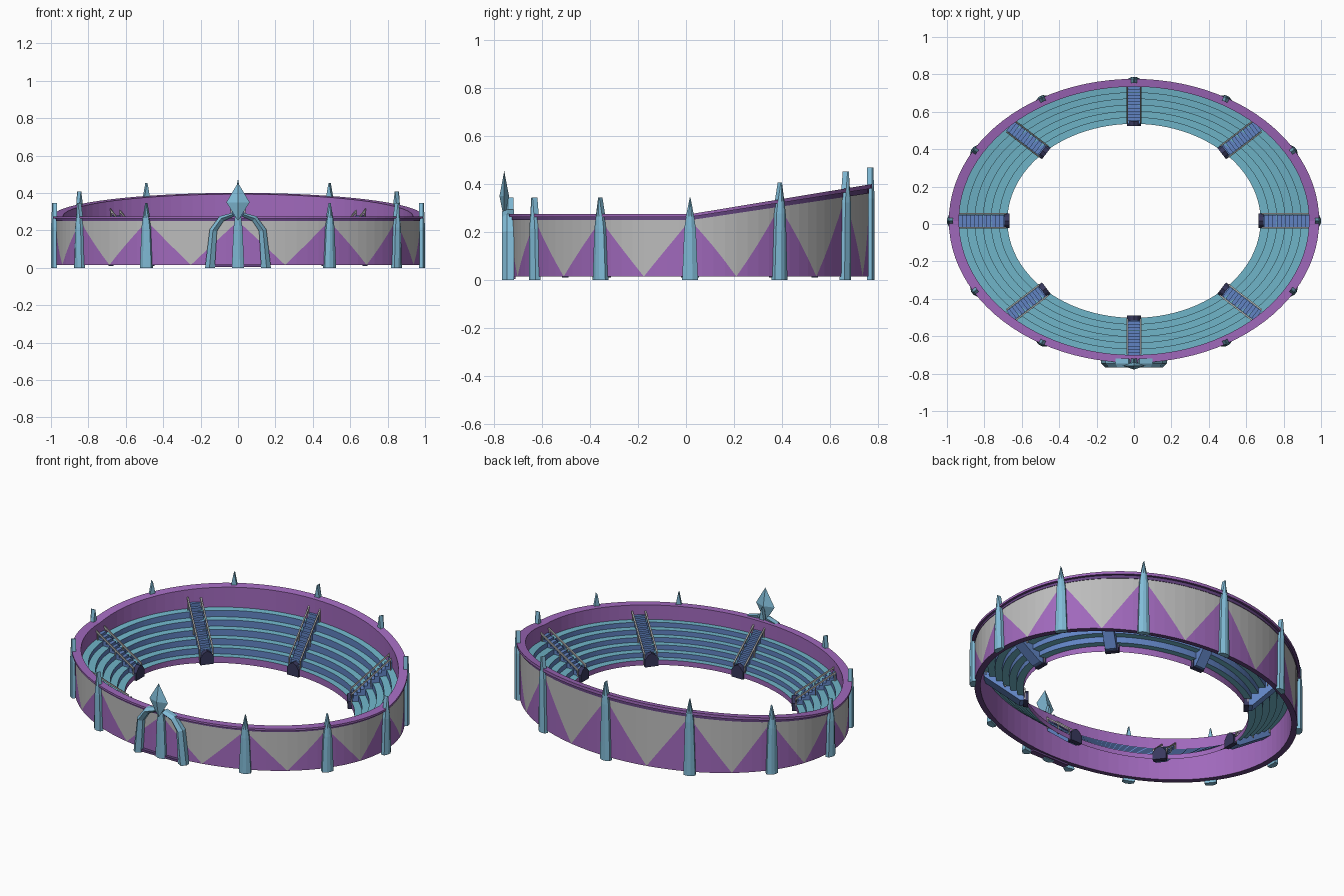
import bpy, bmesh, math
from mathutils import Vector

if "Cube" in bpy.data.objects:
    bpy.data.objects.remove(bpy.data.objects["Cube"])

RX, RY, YC, Z0 = 0.985, 0.755, 0.017, 0.015
N = 96
UP = Vector((0, 0, 1))


def material(name, rgb):
    m = bpy.data.materials.new(name)
    m.diffuse_color = (*rgb, 1)
    m.use_nodes = True
    m.node_tree.nodes["Principled BSDF"].inputs["Base Color"].default_value = m.diffuse_color
    return m


TEAL = material("teal", (0.16, 0.46, 0.58))
BLUE = material("blue", (0.12, 0.23, 0.55))
PURPLE = material("purple", (0.35, 0.14, 0.50))
DARK = material("dark_purple", (0.13, 0.06, 0.22))
NAVY = material("navy", (0.04, 0.04, 0.11))
CRYSTAL = material("crystal", (0.22, 0.50, 0.68))
GREY = material("grey", (0.5, 0.5, 0.5))


def lift(y, z):
    """Raise heights progressively towards the back."""
    return z + (z - Z0) * 0.48 * max(0, (y - YC) / RY)


def oval(ang, t, z):
    y = YC + RY * t * math.sin(ang)
    return Vector((RX * t * math.cos(ang), y, lift(y, z)))


def finish(name, bm, mats, recalc=True):
    bmesh.ops.remove_doubles(bm, verts=bm.verts, dist=1e-5)
    if recalc:
        bmesh.ops.recalc_face_normals(bm, faces=bm.faces)
    me = bpy.data.meshes.new(name)
    bm.to_mesh(me)
    bm.free()
    for m in mats:
        me.materials.append(m)
    ob = bpy.data.objects.new(name, me)
    bpy.context.collection.objects.link(ob)
    return ob


def ring(name, profile, mats, slots):
    """Sweep an open (t, z) profile around the oval; one slot per strip."""
    bm = bmesh.new()
    cols = [[bm.verts.new(oval(2 * math.pi * i / N, t, z)) for t, z in profile]
            for i in range(N)]
    for i in range(N):
        a, b = cols[i], cols[(i + 1) % N]
        for k, s in enumerate(slots):
            f = bm.faces.new((a[k], b[k], b[k + 1], a[k + 1]))
            f.material_index = s
    return finish(name, bm, mats, False)


def loft(name, loops, mat):
    """Skin a stack of equal-length loops and cap both ends."""
    bm = bmesh.new()
    vs = [[bm.verts.new(p) for p in loop] for loop in loops]
    n = len(vs[0])
    for a, b in zip(vs, vs[1:]):
        for k in range(n):
            bm.faces.new((a[k], a[(k + 1) % n], b[(k + 1) % n], b[k]))
    bm.faces.new(vs[0][::-1])
    bm.faces.new(vs[-1])
    bmesh.ops.dissolve_degenerate(bm, dist=1e-5, edges=bm.edges)
    return finish(name, bm, [mat])


def prism(name, pts, origin, x_dir, n_dir, a, b, mat):
    """Extrude an (x, z) polygon along n_dir from a to b."""
    flat = [origin + x_dir * x + UP * z for x, z in pts]
    return loft(name, [[p + n_dir * a for p in flat], [p + n_dir * b for p in flat]], mat)


# Outer wall: grey panels with a purple triangle under every spire
bm = bmesh.new()
per = N // 12
for i in range(N):
    def column(j):
        ang = 2 * math.pi * j / N
        f = abs((j % per) / per - 0.5) * 2
        return [oval(ang, 0.987, z) for z in (Z0, Z0 + (0.25 - Z0) * f, 0.25)]
    a, b = column(i), column(i + 1)
    for k in (0, 1):
        pts = []
        for p in (a[k], b[k], b[k + 1], a[k + 1]):
            if all((p - q).length > 1e-5 for q in pts):
                pts.append(p)
        face = bm.faces.new([bm.verts.new(p) for p in pts])
        face.material_index = k
finish("outer_wall", bm, [PURPLE, GREY], False)

# Rim and inner face of the wall
ring("wall_rim", [(0.987, 0.25), (0.99, 0.25), (0.99, 0.263), (1.005, 0.263), (1.005, 0.275),
                  (0.95, 0.275), (0.95, Z0), (0.987, Z0)],
     [PURPLE, DARK], [1, 1, 1, 0, 0, 0, 1])

# Terraced seating: six treads from the inner edge up to the wall
T_IN, T_OUT, STEPS = 0.687, 0.951, 6
dt, dz, z_first = (T_OUT - T_IN) / STEPS, 0.0286, 0.045
profile, slots = [(T_IN, Z0)], []
for i in range(STEPS):
    z = z_first + dz * i
    profile += [(T_IN + dt * i, z), (T_IN + dt * (i + 1), z)]
    slots += [1 if i else 2, 0]
ring("seating_terraces", profile[::-1], [TEAL, BLUE, PURPLE], slots[::-1])

# Eight stairways with rails and a gabled doorway at the inner end
for s in range(8):
    ang = math.pi / 4 * s
    c = Vector((0, YC, 0))
    reach = Vector((RX * math.cos(ang), RY * math.sin(ang), 0))
    R, u = reach.length, reach.normalized()
    v = Vector((-u.y, u.x, 0))

    def h(t, z):
        return lift(YC + reach.y * t, z)

    steps = 12
    pts = [(R * T_IN, Z0)]
    for j in range(steps):
        ta, tb = (T_IN + (T_OUT - T_IN) * q / steps for q in (j, j + 1))
        z = z_first + dz / 2 * (j + 1)
        pts += [(R * ta, h(ta, z)), (R * tb, h(ta, z))]
    pts.append((R * T_OUT, h(T_OUT, 0.16)))
    pts.append((R * (T_IN + 0.04), Z0))
    prism(f"stairs_{s}", pts, c, u, v, -0.032, 0.032, BLUE)
    t0, t1 = T_IN + 0.005, T_OUT - 0.004
    lo, hi = h(t0, 0.075), h(t1, 0.235)
    for side in (-1, 1):
        prism(f"stair_rail_{s}_{side}",
              [(R * t0, lo), (R * t1, hi), (R * t1, hi + 0.010), (R * t0, lo + 0.010)],
              c, u, v, side * 0.037 - 0.004, side * 0.037 + 0.004, GREY)
        for q in (0.02, 0.5, 0.97):
            tq = t0 + (t1 - t0) * q
            zq = lo + (hi - lo) * q
            prism(f"rail_post_{s}_{side}", [(R * tq - 0.003, zq - 0.06), (R * tq + 0.003, zq - 0.06),
                  (R * tq + 0.003, zq + 0.004), (R * tq - 0.003, zq + 0.004)],
                  c, u, v, side * 0.037 - 0.003, side * 0.037 + 0.003, GREY)
    prism(f"stair_doorway_{s}", [(-0.038, 0.01), (0.038, 0.01), (0.038, 0.055), (0.02, 0.08),
                                 (0, 0.09), (-0.02, 0.08), (-0.038, 0.055)],
          c + u * R * T_IN, v, u, -0.012, 0.015, NAVY)

# Twelve crystal spires around the wall
for s in range(12):
    ang = math.pi / 6 * s
    base = oval(ang, 1, Z0)
    base.z = 0
    n = Vector((math.cos(ang) / RX, math.sin(ang) / RY, 0)).normalized()
    v = Vector((-n.y, n.x, 0))
    rim = lift(base.y, 0.275)
    loops = []
    for z, w, d in ((0, 0.033, 0.015), (rim - 0.06, 0.024, 0.015),
                    (rim - 0.01, 0.017, 0.012), (rim + 0.07, 0.0015, 0.009)):
        sec = [(-w, -0.018), (-w, 0.004), (-w * 0.3, d), (w * 0.3, d), (w, 0.004), (w, -0.018)]
        loops.append([base + v * x + n * r + UP * z for x, r in sec])
    loft(f"wall_spire_{s}", loops, CRYSTAL)

# Front gate: two bent crystal legs, a threshold and a floating diamond
Y_GATE = YC - RY - 0.012
for side in (-1, 1):
    path = [(0.15, 0, 0.026), (0.132, 0.20, 0.020), (0.088, 0.262, 0.017), (0.025, 0.285, 0.010)]
    loops = []
    for k, (x, z, w) in enumerate(path):
        a, b = path[max(k - 1, 0)], path[min(k + 1, 3)]
        d = Vector((b[0] - a[0], 0, b[1] - a[1])).normalized()
        nrm = Vector((d.z, 0, -d.x)) if k else Vector((1, 0, 0))
        loop = []
        for p, y in ((-1, 0.022), (1, 0.032), (1, 0.004), (0.1, -0.017), (-1, 0)):
            q = Vector((x, Y_GATE + y, z)) + nrm * w * p
            q.z = max(q.z, 0)
            q.x *= side
            loop.append(q)
        loops.append(loop)
    loft(f"gate_leg_{side}", loops, CRYSTAL)
prism("gate_threshold", [(-0.125, 0.004), (0.125, 0.004), (0.125, 0.018), (-0.125, 0.018)],
      Vector((0, Y_GATE, 0)), Vector((1, 0, 0)), Vector((0, 1, 0)), 0.006, 0.04, DARK)

bm = bmesh.new()
cy = Y_GATE - 0.008
belt = [bm.verts.new((x, cy + y, 0.35)) for x, y in
        ((0.062, 0), (0, 0.02), (-0.062, 0), (0, -0.02))]
for z in (0.25, 0.455):
    tip = bm.verts.new((0, cy, z))
    for k in range(4):
        bm.faces.new((belt[k], belt[(k + 1) % 4], tip))
finish("gate_diamond", bm, [CRYSTAL])
